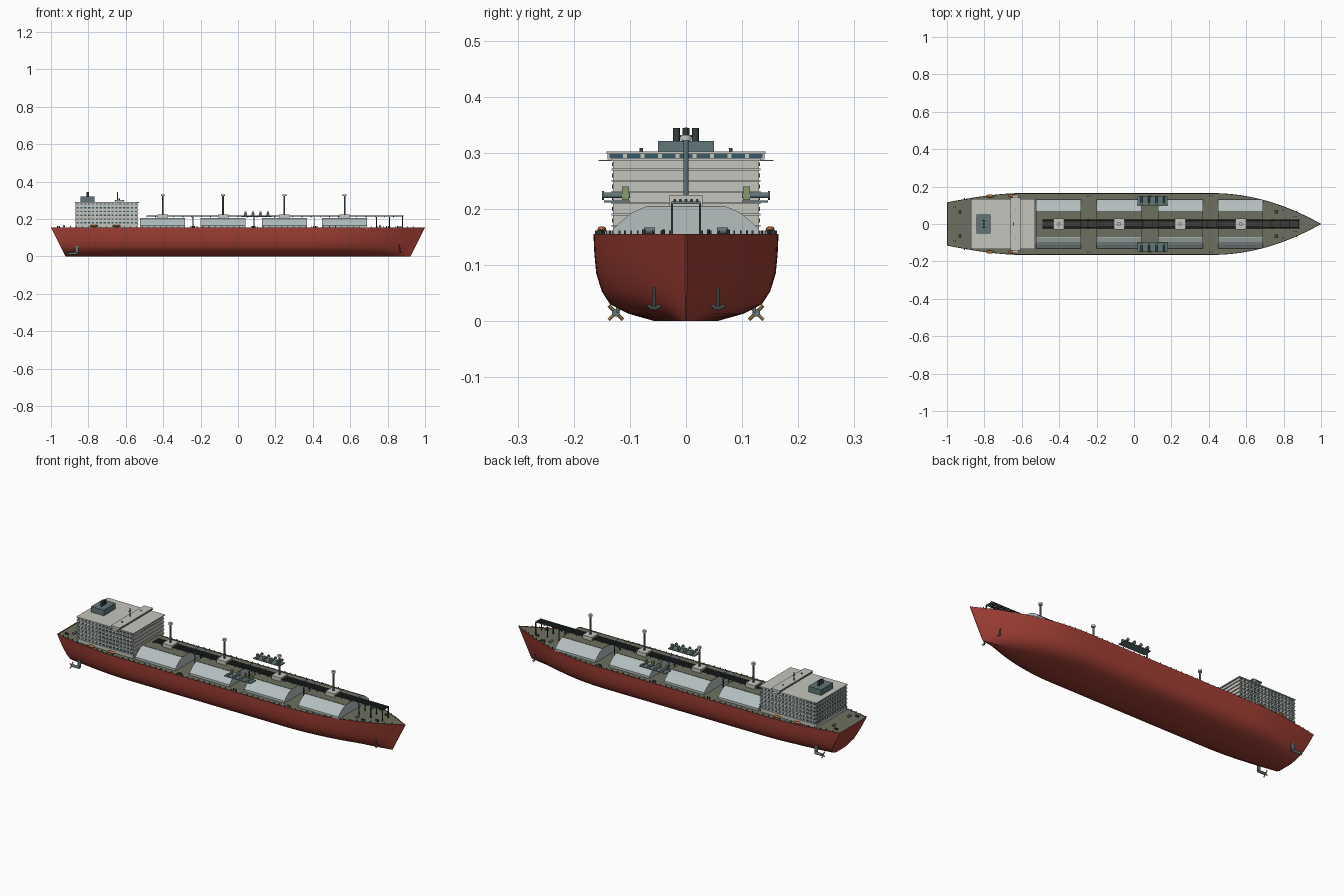
import bpy, bmesh, math
from mathutils import Matrix, Vector

if "Cube" in bpy.data.objects:
    bpy.data.objects.remove(bpy.data.objects["Cube"])


def mat(name, r, g, b):
    m = bpy.data.materials.new(name)
    m.diffuse_color = (r, g, b, 1)
    m.use_nodes = True
    m.node_tree.nodes["Principled BSDF"].inputs["Base Color"].default_value = m.diffuse_color
    return m


RED = mat("hull_red", 0.36, 0.05, 0.035)
DECK = mat("deck_green", 0.15, 0.16, 0.115)
WHITE = mat("house_white", 0.56, 0.56, 0.52)
COVER = mat("cover_grey", 0.46, 0.52, 0.52)
STEEL = mat("steel", 0.12, 0.18, 0.19)
DARK = mat("dark", 0.04, 0.05, 0.05)
GLASS = mat("glass", 0.04, 0.1, 0.14)
ORANGE = mat("orange", 0.55, 0.16, 0.04)
BRASS = mat("brass", 0.5, 0.3, 0.12)
VALVE = mat("valve_green", 0.25, 0.32, 0.15)


def finish(name, bm, m, smooth=False):
    bmesh.ops.recalc_face_normals(bm, faces=bm.faces)
    me = bpy.data.meshes.new(name)
    bm.to_mesh(me)
    bm.free()
    ob = bpy.data.objects.new(name, me)
    bpy.context.collection.objects.link(ob)
    me.materials.append(m)
    if smooth:
        bpy.ops.object.select_all(action='DESELECT')
        bpy.context.view_layer.objects.active = ob
        ob.select_set(True)
        bpy.ops.object.shade_smooth_by_angle(angle=math.radians(35))
    return ob


def boxes(name, m, items):
    """items: (x0, x1, y0, y1, z0, z1)"""
    bm = bmesh.new()
    for x0, x1, y0, y1, z0, z1 in items:
        M = Matrix.Translation(((x0 + x1) / 2, (y0 + y1) / 2, (z0 + z1) / 2))
        bmesh.ops.create_cube(bm, size=1, matrix=M @ Matrix.Diagonal((x1 - x0, y1 - y0, z1 - z0, 1)))
    return finish(name, bm, m)


def rods(name, m, items, seg=12):
    """items: (start, end, radius)"""
    bm = bmesh.new()
    for a, b, r in items:
        a, b = Vector(a), Vector(b)
        d = b - a
        M = Matrix.Translation((a + b) / 2) @ d.to_track_quat('Z', 'Y').to_matrix().to_4x4()
        bmesh.ops.create_cone(bm, cap_ends=True, segments=seg, radius1=r, radius2=r, depth=d.length, matrix=M)
    return finish(name, bm, m, True)


def balls(name, m, items):
    """items: (centre, scale)"""
    bm = bmesh.new()
    for c, s in items:
        bmesh.ops.create_uvsphere(bm, u_segments=12, v_segments=8, radius=1,
                                  matrix=Matrix.Translation(c) @ Matrix.Diagonal((*s, 1)))
    return finish(name, bm, m, True)


def beam(x):
    if x > 0.42:
        return max(0.0015, 0.165 * (1 - ((x - 0.42) / 0.58) ** 2))
    if x < -0.62:
        return 0.165 - 0.05 * ((-0.62 - x) / 0.38) ** 1.6
    return 0.165


SECTION = [(0.34, 0.0), (0.62, 0.013), (0.82, 0.03), (0.91, 0.053), (0.97, 0.085), (0.99, 0.12), (1.0, 0.155)]
STATIONS = ([-1 + 0.38 * i / 10 for i in range(11)] + [-0.3, 0.0, 0.25]
            + [0.42 + 0.58 * i / 20 for i in range(21)])
rake = lambda x, z: x * (0.922 + 0.078 * z / 0.155)

# hull: lofted sections, raked at both ends
bm = bmesh.new()
rings = []
for x in STATIONS:
    half = [(f * beam(x), z) for f, z in SECTION]
    ring = [(-y, z) for y, z in reversed(half)] + half
    rings.append([bm.verts.new((rake(x, z), y, z)) for y, z in ring])
for a, b in zip(rings, rings[1:]):
    for i in range(len(a) - 1):
        bm.faces.new((a[i], a[i + 1], b[i + 1], b[i]))
bm.faces.new(rings[0])
bm.faces.new(rings[-1])
finish("hull", bm, RED, True)

# main deck, slightly below the gunwale
bm = bmesh.new()
side = [(x * 0.996, beam(x) * 0.995) for x in STATIONS]
bm.faces.new([bm.verts.new((x, s * y, 0.152)) for s in (1, -1) for x, y in (side if s > 0 else side[::-1])])
finish("main_deck", bm, DECK)

# gunwale stanchions
posts = []
for i in range(60):
    x = -0.96 + 1.9 * i / 59
    for s in (1, -1):
        y = s * (beam(x) - 0.004)
        posts.append((x - 0.0015, x + 0.0015, y - 0.0015, y + 0.0015, 0.15, 0.161))
boxes("gunwale_posts", DARK, posts)

# tank covers: faceted trunks with dome blocks and vent masts
TANKS = (-0.403, -0.08, 0.248, 0.57)
bm = bmesh.new()
prof = [(0.13, 0.15), (0.13, 0.164), (0.113, 0.18), (0.095, 0.194), (0.072, 0.204)]
prof = prof + [(-y, z) for y, z in reversed(prof)]
for c in TANKS:
    vs = [bm.verts.new((c - 0.12, y, z)) for y, z in prof]
    f = bm.faces.new(vs)
    new = bmesh.ops.extrude_face_region(bm, geom=[f])
    bmesh.ops.translate(bm, vec=(0.24, 0, 0), verts=[v for v in new['geom'] if isinstance(v, bmesh.types.BMVert)])
    if f not in bm.faces:
        bm.faces.new(vs)
finish("tank_covers", bm, COVER)
boxes("cover_walkways", DECK, [(c - 0.12, c + 0.12, -0.07, 0.07, 0.203, 0.2055) for c in TANKS])
boxes("dome_blocks", WHITE, [(c - 0.028, c + 0.028, -0.029, 0.029, 0.204, 0.225) for c in TANKS])
rods("vent_masts", STEEL, [((c, 0, 0.22), (c, 0, 0.328), 0.0045) for c in TANKS])
rods("vent_caps", WHITE, [((c, 0, 0.322), (c, 0, 0.332), 0.01) for c in TANKS])

# central pipe rack with cross bearers and legs
rods("rack_pipes", DARK, [((-0.49, y, 0.215), (0.885, y, 0.215), 0.0028) for y in (-0.02, -0.01, 0, 0.01, 0.02)], 8)
boxes("rack_bearers", STEEL, [(x - 0.002, x + 0.002, -0.026, 0.026, 0.209, 0.213)
                              for x in [-0.49 + 1.37 * i / 28 for i in range(29)]])
boxes("rack_legs", DARK, [(x - 0.002, x + 0.002, s * 0.025 - 0.002, s * 0.025 + 0.002, 0.15, 0.211)
                          for x in (-0.24, 0.085, 0.41, 0.74, 0.81, 0.88) for s in (1, -1)])

# cargo manifolds on both sides
MX = (0.04, 0.08, 0.12, 0.16)
boxes("manifold_platforms", STEEL, [(0.02, 0.178, min(s * 0.1, s * 0.146), max(s * 0.1, s * 0.146), 0.211, 0.215)
                                    for s in (1, -1)])
rods("manifold_pipes", STEEL, [((x, s * 0.1, 0.224), (x, s * 0.148, 0.224), 0.005) for x in MX for s in (1, -1)])
rods("manifold_flanges", STEEL, [((x, s * 0.146, 0.224), (x, s * 0.15, 0.224), 0.008) for x in MX for s in (1, -1)])
boxes("manifold_valves", VALVE, [(x - 0.005, x + 0.005, s * 0.108 - 0.006, s * 0.108 + 0.006, 0.216, 0.24)
                                 for x in MX for s in (1, -1)])

# accommodation house with overhanging deck slabs
boxes("deckhouse", WHITE, [(-0.868, -0.536, -0.13, 0.13, 0.15, 0.287)])
LEVELS = [0.17 + 0.02 * i for i in range(6)]
boxes("deck_slabs", WHITE, [(-0.872, -0.532, -0.133, 0.133, z - 0.0015, z + 0.0015) for z in LEVELS]
      + [(-0.872, -0.53, -0.134, 0.134, 0.285, 0.29)])
wins = []
for z in LEVELS:
    z0, z1 = z + 0.006, z + 0.013
    for i in range(16):
        x = -0.858 + 0.312 * i / 15
        wins += [(x - 0.006, x + 0.006, s * 0.13 - 0.002, s * 0.13 + 0.002, z0, z1) for s in (1, -1)]
    wins += [(-0.87, -0.866, y - 0.006, y + 0.006, z0, z1) for y in [-0.117 + 0.234 * i / 11 for i in range(12)]]
boxes("cabin_windows", GLASS, wins)
boxes("front_vents", DARK, [(-0.538, -0.5345, -0.05, 0.05, 0.268, 0.272)]
      + [(-0.538, -0.5345, s * 0.075 - 0.02, s * 0.075 + 0.02, 0.176, 0.179) for s in (1, -1)])

# bridge bar with window band and wings
boxes("bridge", WHITE, [(-0.655, -0.612, -0.14, 0.14, 0.288, 0.299), (-0.66, -0.607, -0.142, 0.142, 0.299, 0.302),
                        (-0.65, -0.617, -0.156, 0.156, 0.285, 0.2875)])
boxes("bridge_windows", GLASS, [(-0.657, -0.61, y - 0.012, y + 0.012, 0.2905, 0.298)
                                for y in [-0.124 + 0.031 * i for i in range(9)]])
rods("radar_mast", STEEL, [((-0.645, 0, 0.3), (-0.645, 0, 0.345), 0.003), ((-0.645, -0.012, 0.33), (-0.645, 0.012, 0.33), 0.002)]
     + [((-0.635, s * 0.08, 0.3), (-0.635, s * 0.08, 0.308), 0.003) for s in (1, -1)], 8)

# funnel casing and exhausts
boxes("funnel", STEEL, [(-0.842, -0.766, -0.05, 0.05, 0.287, 0.321)])
rods("exhausts", DARK, [((-0.803, y, 0.32), (-0.803, y, 0.344), 0.006) for y in (-0.017, 0, 0.017)])

# lifeboats beside the house
balls("lifeboats", ORANGE, [((x, s * 0.15, 0.163), (0.022, 0.008, 0.006)) for x in (-0.77, -0.65) for s in (1, -1)])

# mooring winches and bollards
winch, bol = [], []
for x, y in ((0.76, 0.065), (0.68, 0.1), (-0.93, 0.065)):
    for s in (1, -1):
        winch.append(((x, s * y - 0.01, 0.161), (x, s * y + 0.01, 0.161), 0.006))
for x, y in ((0.86, 0.04), (0.8, 0.075), (0.41, 0.15), (0.085, 0.15), (-0.24, 0.15), (-0.96, 0.09)):
    for s in (1, -1):
        bol += [((x + d, s * y, 0.15), (x + d, s * y, 0.163), 0.003) for d in (-0.006, 0.006)]
rods("winches", STEEL, winch)
rods("bollards", DARK, bol, 8)

# bow anchors
anch = []
for s in (1, -1):
    anch += [((0.868, s * 0.057, 0.022), (0.862, s * 0.057, 0.06), 0.003),
             ((0.868, s * 0.045, 0.028), (0.868, s * 0.057, 0.021), 0.003),
             ((0.868, s * 0.069, 0.028), (0.868, s * 0.057, 0.021), 0.003)]
rods("anchors", STEEL, anch, 8)

# twin propulsion pods: body, strut and four-bladed propeller
rods("pods", STEEL, [((-0.905, s * 0.125, 0.015), (-0.86, s * 0.125, 0.015), 0.007) for s in (1, -1)])
boxes("pod_struts", STEEL, [(-0.872, -0.854, s * 0.122 - 0.003, s * 0.122 + 0.003, 0.015, 0.055) for s in (1, -1)])
blades = []
for s in (1, -1):
    for k in range(4):
        a = math.pi / 4 + k * math.pi / 2
        c = Vector((-0.906, s * 0.125, 0.015))
        blades.append((c, c + Vector((0, math.cos(a), math.sin(a))) * 0.018, 0.003))
rods("propellers", BRASS, blades, 8)
